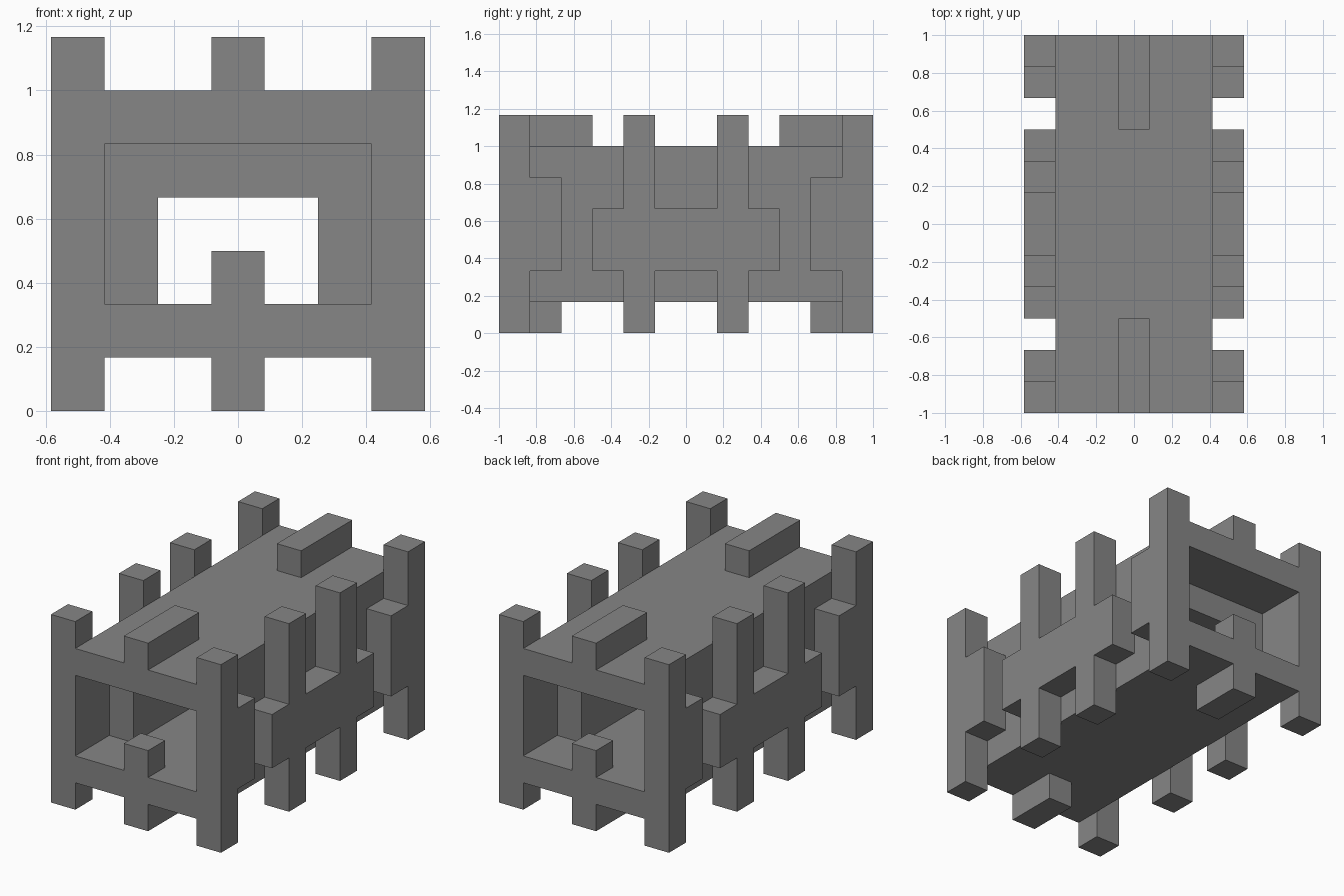
import bpy
import bmesh
from mathutils import Vector
from itertools import product

default = bpy.data.objects.get("Cube")
if default:
    bpy.data.objects.remove(default, do_unlink=True)

UNIT = 1 / 6            # edge of one building block
NX, NY, NZ = 7, 12, 7   # overall size in blocks


def box(x, y, z):
    """Blocks filling the half-open ranges x, y and z."""
    return set(product(range(*x), range(*y), range(*z)))


def mirrored(cells, axis):
    """The blocks together with their mirror image."""
    size = (NX, NY, NZ)[axis]
    flip = lambda c: tuple(size - 1 - v if i == axis else v for i, v in enumerate(c))
    return cells | {flip(c) for c in cells}


# Body with a tunnel that widens at both ends
solid = box((1, 6), (0, NY), (1, 6))
solid -= box((2, 5), (0, NY), (2, 4))
solid -= mirrored(box((1, 6), (0, 2), (2, 5)), 1)

# Side pieces: corner post, its inner tab, middle post, middle panel
side = box((0, 1), (0, 1), (0, NZ))
side |= box((0, 1), (1, 2), (2, 5))
side |= box((0, 1), (4, 5), (0, NZ))
side |= box((0, 1), (3, 6), (2, 4))
solid |= mirrored(mirrored(side, 0), 1)

# End pieces on the centre line: roof bar, foot, stub on the tunnel floor
ends = box((3, 4), (0, 3), (6, 7))
ends |= box((3, 4), (0, 2), (0, 1))
ends |= box((3, 4), (0, 1), (2, 3))
solid |= mirrored(ends, 1)

# Skin the blocks with one clean outer shell
bm = bmesh.new()
corner = Vector((-NX / 2, -NY / 2, 0))
for cell in solid:
    centre = Vector(cell) + corner + Vector((0.5, 0.5, 0.5))
    for axis, sign in product(range(3), (-1, 1)):
        n = Vector([sign if i == axis else 0 for i in range(3)])
        if tuple(c + int(d) for c, d in zip(cell, n)) in solid:
            continue
        u = Vector([1 if i == (axis + 1) % 3 else 0 for i in range(3)])
        v = n.cross(u)
        ring = (-u - v, u - v, u + v, v - u)
        bm.faces.new([bm.verts.new((centre + (n + r) / 2) * UNIT) for r in ring])
bmesh.ops.remove_doubles(bm, verts=bm.verts, dist=0.001)
bmesh.ops.dissolve_limit(bm, angle_limit=0.01, verts=bm.verts, edges=bm.edges)

mesh = bpy.data.meshes.new("block_frame")
bm.to_mesh(mesh)
bm.free()
frame = bpy.data.objects.new("block_frame", mesh)
bpy.context.collection.objects.link(frame)

# Plain grey
grey = bpy.data.materials.new("grey")
grey.use_nodes = True
colour = (0.24, 0.24, 0.24, 1)
grey.diffuse_color = colour
grey.node_tree.nodes["Principled BSDF"].inputs["Base Color"].default_value = colour
mesh.materials.append(grey)
